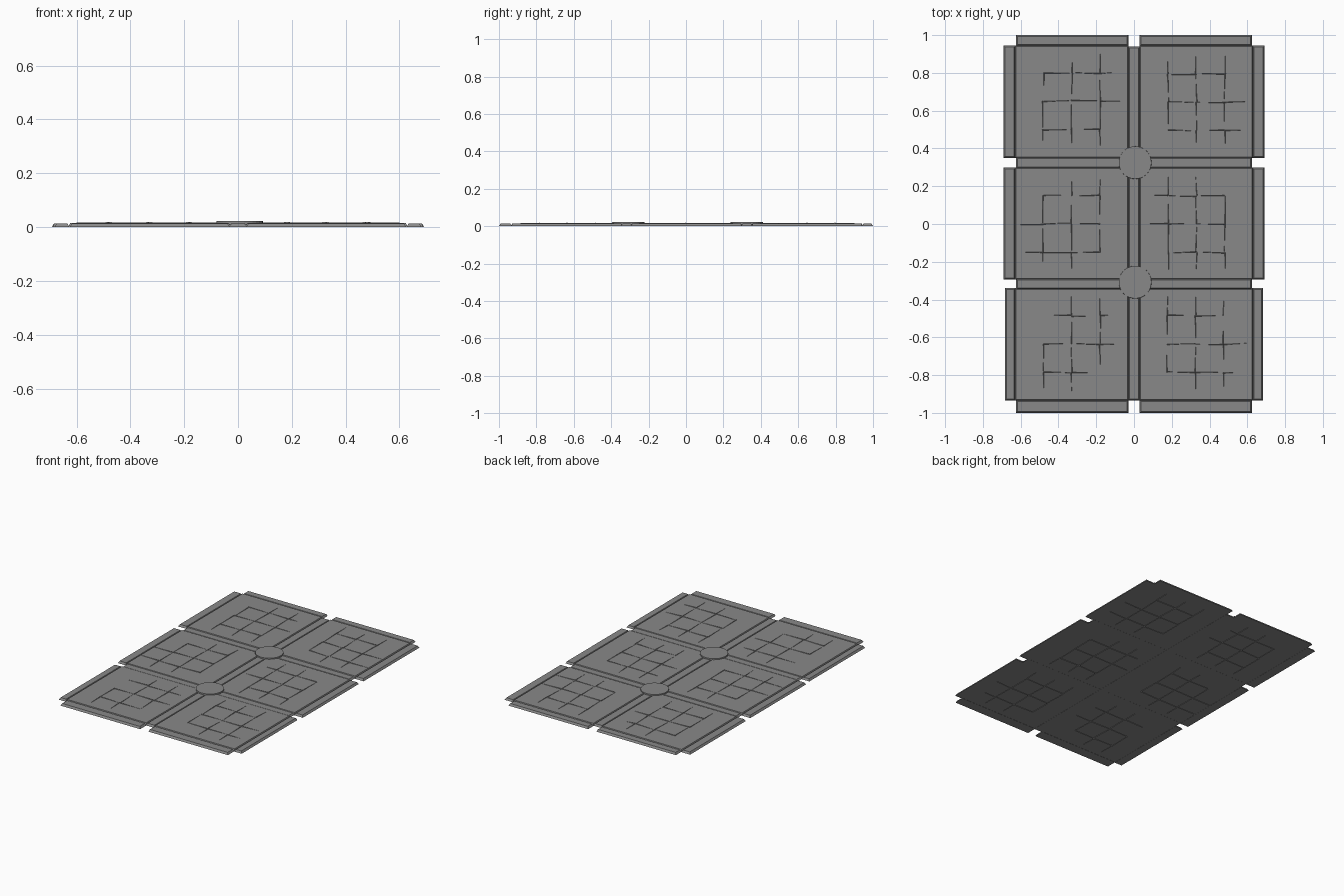
import bpy, bmesh, random
from mathutils import Vector

random.seed(4)
if "Cube" in bpy.data.objects:
    bpy.data.objects.remove(bpy.data.objects["Cube"])

stone = bpy.data.materials.new("grey stone")
stone.use_nodes = True
GREY = (0.25, 0.25, 0.25, 1)
stone.diffuse_color = GREY
stone.node_tree.nodes["Principled BSDF"].inputs["Base Color"].default_value = GREY


def finish(bm, name):
    bmesh.ops.recalc_face_normals(bm, faces=bm.faces)
    mesh = bpy.data.meshes.new(name)
    bm.to_mesh(mesh)
    bm.free()
    mesh.materials.append(stone)
    obj = bpy.data.objects.new(name, mesh)
    bpy.context.collection.objects.link(obj)
    return obj


def slab(name, x0, x1, y0, y1, z0, z1, slope=0.008):
    """Box whose top is drawn in, so its sides slope."""
    bm = bmesh.new()
    bmesh.ops.create_cube(bm, size=1)
    for v in bm.verts:
        top = v.co.z > 0
        s = slope if top else 0
        v.co = Vector((x1 - s if v.co.x > 0 else x0 + s,
                       y1 - s if v.co.y > 0 else y0 + s, z1 if top else z0))
    return finish(bm, name)


def wedge(bm, start, end, w0, w1):
    """Diamond-section crack showing on both sides of a tile."""
    a, b = Vector(start), Vector(end)
    d = (b - a).normalized()
    side = Vector((-d.y, d.x, 0))
    rings = []
    for p, w in ((a, w0), (b, w1)):
        rise = Vector((0, 0, 0.006 + 0.4 * w))
        mid = p + Vector((0, 0, 0.009))
        rings.append([bm.verts.new(mid + off) for off in
                      (side * w, rise, side * -w, -Vector((0, 0, 0.009)))])
    for i in range(4):
        j = (i + 1) % 4
        bm.faces.new((rings[0][i], rings[0][j], rings[1][j], rings[1][i]))
    for r in rings:
        bm.faces.new(r)


CELL = 0.15


def crack_line(bm, centre, offset, lo, hi, vertical):
    """One crack, split where it meets its crossing cracks."""
    cuts = [lo] + [c for c in (-CELL, 0, CELL) if lo + 0.02 < c < hi - 0.02] + [hi]
    for a, b in zip(cuts, cuts[1:]):
        thick, thin = 0.008, 0.002
        if a < -CELL - 0.01 or (b < CELL + 0.01 and random.random() < 0.5):
            thick, thin = thin, thick
        ends = []
        for t in (a, b):
            o = offset + random.uniform(-0.004, 0.004)
            x, y = (o, t) if vertical else (t, o)
            ends.append((centre[0] + x, centre[1] + y, 0))
        wedge(bm, *ends, thick, thin)


# Tiles and outer flaps
rows = {"back": (0.35, 0.945, 0.004), "middle": (-0.295, 0.3, 0.002),
        "front": (-0.935, -0.34, -0.006)}
for row, (y0, y1, grow) in rows.items():
    for side, s in (("left", 1), ("right", -1)):
        x0, x1 = sorted((0.028 * s, 0.63 * s))
        slab(f"{row}_{side}_tile", x0, x1, y0, y1, 0.002, 0.015, 0.006)
        x0, x1 = sorted((0.626 * s, (0.688 + grow) * s))
        slab(f"{row}_{side}_flap", x0, x1, y0, y1, 0, 0.0135)
        if row != "middle":
            f0, f1 = (y1 - 0.004, 1) if row == "back" else (-1, y0 + 0.004)
            x0, x1 = sorted((0.03 * s, 0.625 * s))
            slab(f"{row}_{side}_end_flap", x0, x1, f0, f1, 0, 0.0135)

# Joint strips between tiles
slab("centre_strip", -0.033, 0.033, -0.935, 0.94, 0, 0.0135)
for name, y in (("back_strip", 0.325), ("front_strip", -0.318)):
    slab(name, -0.625, 0.625, y - 0.03, y + 0.03, 0.001, 0.013)

# Cracks: vertical spans by column, then horizontal spans from front to back
END = 0.25
crack_plan = {
    "back_right": (-0.33, 0.65, [(-END, CELL), (-END, END), (-END, END)],
                   [(-CELL, CELL), (-CELL, 0.26), (-CELL, 0.21)]),
    "back_left": (0.33, 0.645, [(-CELL, END), (-END, END), (-END, END)],
                  [(-CELL, 0.29), (-CELL, 0.29), (-CELL, CELL)]),
    "middle_right": (-0.33, 0, [(-END, CELL), (-END, END), (-CELL, END)],
                     [(-0.29, CELL), (-0.29, CELL), (-CELL, CELL)]),
    "middle_left": (0.33, 0, [(-END, END), (-END, END), (-END, CELL)],
                    [(-CELL, CELL), (-0.27, CELL), (-0.23, CELL)]),
    "front_right": (-0.33, -0.635, [(-END, 0), (-END, END), (-CELL, END)],
                    [(-CELL, CELL), (-CELL, 0.27), (-CELL, 0.24)]),
    "front_left": (0.325, -0.635, [(-CELL, END), (-END, END), (-END, END)],
                   [(-CELL, 0.24), (-CELL, 0.27), (-CELL, CELL)]),
}
for name, (cx, cy, columns, lines) in crack_plan.items():
    bm = bmesh.new()
    for spans, vertical in ((columns, True), (lines, False)):
        for k, (lo, hi) in enumerate(spans):
            crack_line(bm, (cx, cy), (k - 1) * CELL, lo, hi, vertical)
    finish(bm, f"{name}_cracks")

# Round bosses over the joints
for name, y in (("back_boss", 0.325), ("front_boss", -0.308)):
    bm = bmesh.new()
    bmesh.ops.create_cone(bm, cap_ends=True, segments=32, radius1=0.087,
                          radius2=0.086, depth=0.012)
    bmesh.ops.translate(bm, verts=bm.verts, vec=(0.006, y, 0.016))
    finish(bm, name)
